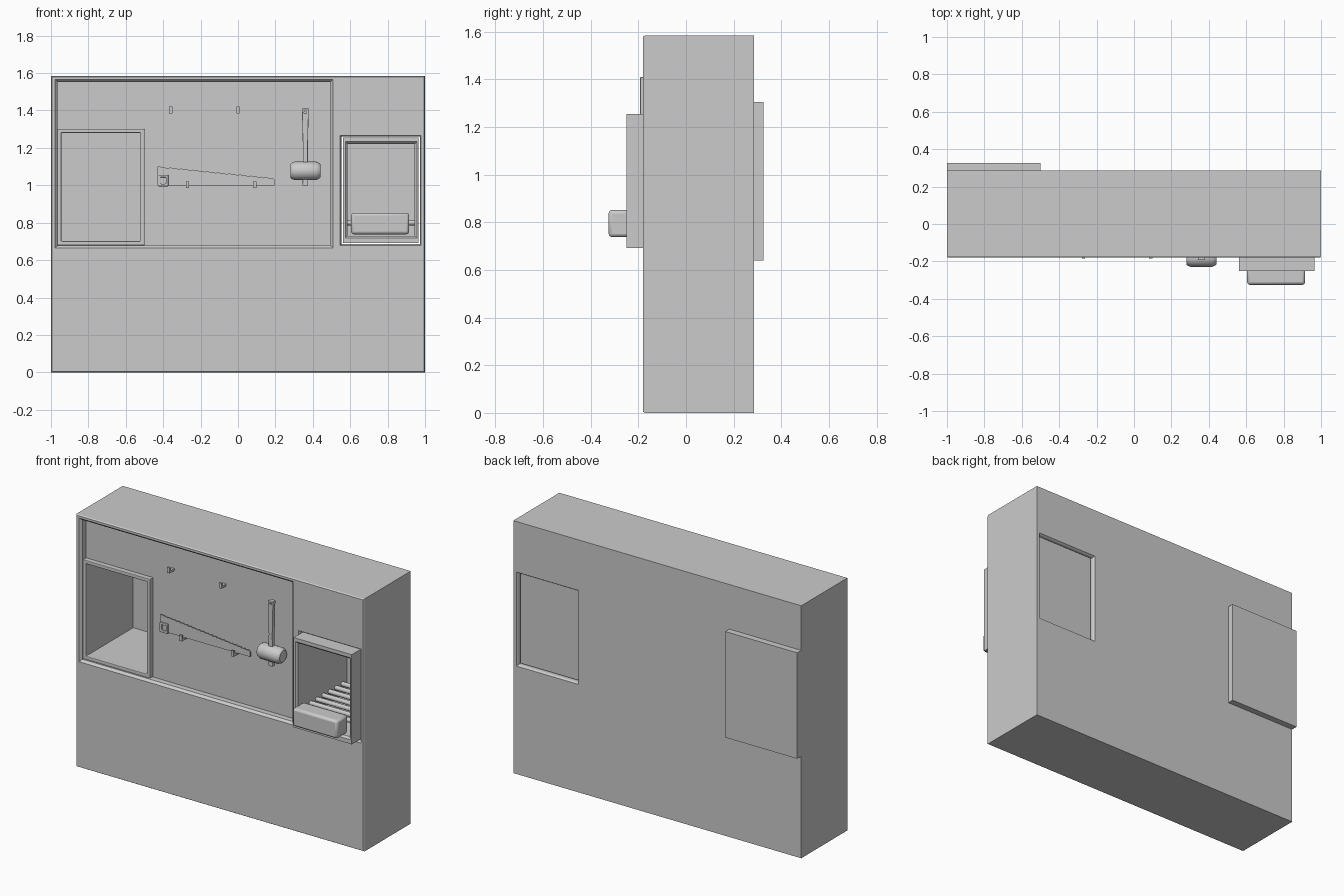
import bpy, bmesh, math
from mathutils import Matrix

if "Cube" in bpy.data.objects:
    bpy.data.objects.remove(bpy.data.objects["Cube"])


def finish(bm, name, bevel=0.0, segs=2):
    bmesh.ops.recalc_face_normals(bm, faces=bm.faces)
    me = bpy.data.meshes.new(name)
    bm.to_mesh(me)
    bm.free()
    ob = bpy.data.objects.new(name, me)
    bpy.context.collection.objects.link(ob)
    if bevel:
        m = ob.modifiers.new("bevel", 'BEVEL')
        m.width, m.segments, m.limit_method = bevel, segs, 'ANGLE'
    return ob


def select(ob):
    bpy.ops.object.select_all(action='DESELECT')
    ob.select_set(True)
    bpy.context.view_layer.objects.active = ob


def smooth(ob):
    select(ob)
    bpy.ops.object.shade_smooth_by_angle(angle=math.radians(35))


def box(name, x0, x1, y0, y1, z0, z1, bevel=0.0, front=0.0, back=0.0):
    """Box; front/back grow (or shrink) that end's outline to make a taper."""
    bm = bmesh.new()
    ends = []
    for y, g in ((y0, front), (y1, back)):
        ends.append([bm.verts.new(p) for p in (
            (x0 - g, y, z0 - g), (x1 + g, y, z0 - g), (x1 + g, y, z1 + g), (x0 - g, y, z1 + g))])
    a, b = ends
    bm.faces.new(a)
    bm.faces.new(b[::-1])
    for i in range(4):
        j = (i + 1) % 4
        bm.faces.new((a[i], b[i], b[j], a[j]))
    return finish(bm, name, bevel)


def boolean(ob, cutter, op='DIFFERENCE'):
    m = ob.modifiers.new("bool", 'BOOLEAN')
    m.object, m.operation, m.solver = cutter, op, 'EXACT'
    select(ob)
    bpy.ops.object.modifier_apply(modifier=m.name)
    bpy.data.objects.remove(cutter)


def frame(name, x0, x1, z0, z1, y0, y1, w, bevel=0.004):
    """Rectangular trim: outer outline, width w inward, bevelled edges."""
    bm = bmesh.new()
    loops = []
    for d, y in ((0, y1), (0, y0), (w, y0), (w, y1)):
        loops.append([bm.verts.new(p) for p in (
            (x0 + d, y, z0 + d), (x1 - d, y, z0 + d), (x1 - d, y, z1 - d), (x0 + d, y, z1 - d))])
    for k in range(4):
        a, b = loops[k], loops[(k + 1) % 4]
        for i in range(4):
            j = (i + 1) % 4
            bm.faces.new((a[i], a[j], b[j], b[i]))
    return finish(bm, name, bevel)


def plate(name, pts, y0, y1, bevel=0.0):
    """Extrude an x-z outline along y."""
    bm = bmesh.new()
    f = bm.faces.new([bm.verts.new((x, y0, z)) for x, z in pts])
    ext = bmesh.ops.extrude_face_region(bm, geom=[f])["geom"]
    for v in ext:
        if isinstance(v, bmesh.types.BMVert):
            v.co.y = y1
    return finish(bm, name, bevel)


def lathe_x(name, x, y, z, profile, n=24):
    """Revolve (offset, radius) pairs about an x-parallel axis."""
    bm = bmesh.new()
    rings = [[bm.verts.new((x + o, y + r * math.cos(2 * math.pi * i / n),
                            z + r * math.sin(2 * math.pi * i / n))) for i in range(n)]
             for o, r in profile]
    for a, b in zip(rings, rings[1:]):
        for i in range(n):
            j = (i + 1) % n
            bm.faces.new((a[i], a[j], b[j], b[i]))
    bm.faces.new(rings[0])
    bm.faces.new(rings[-1])
    ob = finish(bm, name)
    smooth(ob)
    return ob


FRONT, BACK, PANEL = -0.18, 0.285, -0.13

# wall block with softened front rim and the alcove box on its back
wall = box("wall_block", -1, 1, FRONT + 0.008, BACK, 0, 1.585)
boolean(wall, box("rim", -1, 1, FRONT, FRONT + 0.008, 0, 1.585, front=-0.005), 'UNION')
boolean(wall, box("alcove_back", -1, -0.5, 0.2, 0.325, 0.64, 1.305), 'UNION')

# shallow tool panel with chamfered rim
boolean(wall, box("cut", -0.965, 0.495, -0.3, PANEL, 0.678, 1.553))
boolean(wall, box("cut", -0.965, 0.495, FRONT - 0.001, FRONT + 0.015, 0.678, 1.553, front=0.014))

# deep storage alcove at the left
boolean(wall, box("cut", -0.945, -0.52, -0.3, 0.31, 0.70, 1.28))

# through opening for the oven sleeve, chamfered on both sides
boolean(wall, box("cut", 0.553, 0.972, -0.5, 0.5, 0.685, 1.26))
boolean(wall, box("cut", 0.553, 0.972, FRONT - 0.001, FRONT + 0.012, 0.685, 1.26, front=0.008))
boolean(wall, box("cut", 0.553, 0.972, BACK - 0.012, BACK + 0.001, 0.685, 1.26, back=0.008))

frame("alcove_frame", -0.966, -0.5, 0.679, 1.302, -0.16, PANEL + 0.005, 0.022)

# oven sleeve, open at the front
sleeve = box("oven_sleeve", 0.562, 0.965, -0.25, 0.265, 0.692, 1.255)
boolean(sleeve, box("cut", 0.585, 0.945, -0.4, 0.245, 0.73, 1.222))
boolean(sleeve, box("cut", 0.585, 0.945, -0.251, -0.238, 0.73, 1.222, front=0.012))

# front tray and floor rollers
smooth(box("front_tray", 0.605, 0.915, -0.325, -0.215, 0.738, 0.852, 0.014))
for i in range(7):
    lathe_x(f"roller_{i + 1}", 0.765, -0.18 + 0.063 * i, 0.80,
            [(-0.18, 0.014), (0.18, 0.014)], 12)

# hooks: stem plus upturned tip
side = [(0, 0), (0.055, 0), (0.055, 0.035), (0.043, 0.035), (0.043, 0.014), (0, 0.014)]
for i, (hx, hz, s) in enumerate([(-0.36, 1.385, 0.85), (0, 1.385, 0.85), (-0.27, 0.985, 1), (0.09, 0.985, 1)]):
    bm = bmesh.new()
    f = bm.faces.new([bm.verts.new((hx - 0.009, PANEL - y * s, hz + z)) for y, z in side])
    ext = bmesh.ops.extrude_face_region(bm, geom=[f])["geom"]
    bmesh.ops.translate(bm, vec=(0.018, 0, 0), verts=[v for v in ext if isinstance(v, bmesh.types.BMVert)])
    finish(bm, f"hook_{i + 1}")

# hand saw: toothed blade and ring handle
teeth = []
for i in range(20):
    x, z = 0.185 - 0.0285 * i, 1.04 + 0.0029 * i
    teeth += [(x, z), (x - 0.022, z - 0.006 + 0.003)]
plate("saw_blade", [(-0.43, 1.0), (0.195, 1.0), (0.195, 1.03)] + teeth + [(-0.42, 1.1), (-0.43, 1.1)],
      -0.158, -0.152)
frame("saw_handle", -0.428, -0.372, 0.994, 1.056, -0.168, -0.142, 0.014, 0.004)

# mallet: barrel head and tapered handle with a hanging hole
lathe_x("mallet_head", 0.36, -0.18, 1.077,
        [(-0.08, 0.036), (-0.074, 0.042), (-0.058, 0.049), (0.058, 0.049), (0.074, 0.042), (0.08, 0.036)])
handle = plate("mallet_handle", [(0.345, 0.998), (0.375, 0.998), (0.373, 1.2), (0.378, 1.41), (0.342, 1.41), (0.347, 1.2)],
               -0.193, -0.167)
bm = bmesh.new()
bmesh.ops.create_cone(bm, cap_ends=True, segments=12, radius1=0.007, radius2=0.007, depth=0.2,
                      matrix=Matrix.Translation((0.36, -0.18, 1.39)) @ Matrix.Rotation(math.pi / 2, 4, 'X'))
boolean(handle, finish(bm, "cut"))
m = handle.modifiers.new("bevel", 'BEVEL')
m.width, m.segments, m.limit_method = 0.004, 2, 'ANGLE'
